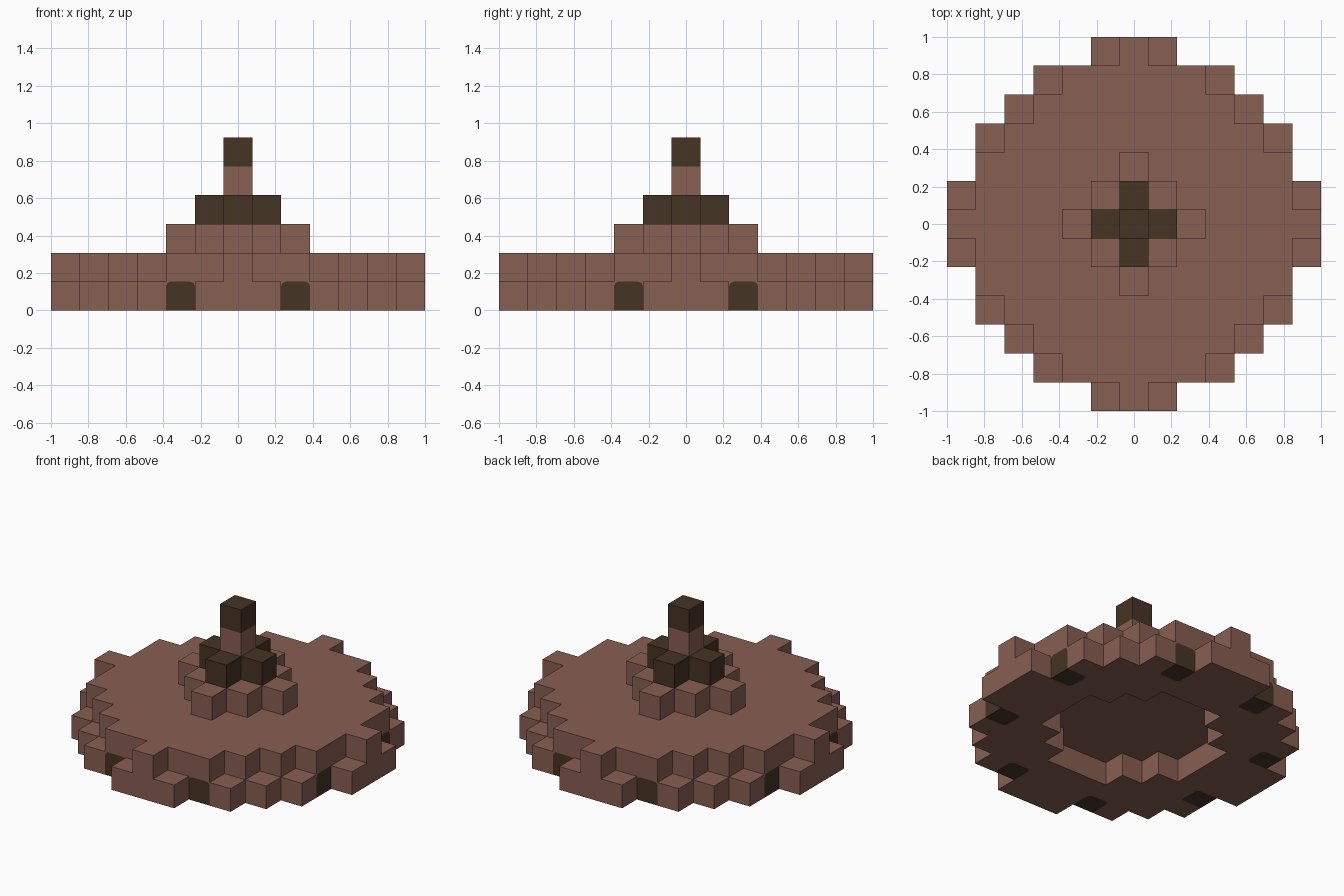
import bpy
import bmesh
import math
from mathutils import Vector

UNIT = 2 / 13      # edge length of one block
ROUND = 0.2        # corner radius of the painted ports, in blocks

cube = bpy.data.objects.get("Cube")
if cube:
    bpy.data.objects.remove(cube)


def make_material(name, rgb):
    mat = bpy.data.materials.new(name)
    mat.use_nodes = True
    mat.diffuse_color = (*rgb, 1)
    mat.node_tree.nodes["Principled BSDF"].inputs["Base Color"].default_value = (*rgb, 1)
    return mat


brown = make_material("dusty_brown", (0.242, 0.112, 0.084))
dark = make_material("dark_umber", (0.061, 0.033, 0.018))


def disc(level, reach):
    """Blocks of a stepped disc; reach[n] is the half width of row n."""
    return {(x, s * y, level) for y, r in enumerate(reach)
            for s in (-1, 1) for x in range(-r, r + 1)}


# Parts, from the ground up
hollow = disc(0, [3, 3, 2, 1])
parts = {
    "lower_ring": (disc(0, [6, 6, 5, 5, 4, 3, 1]) - hollow, brown),
    "saucer_slab": (disc(1, [6, 5, 5, 4, 3, 2, 0]), brown),
    "dome_base": (disc(2, [2, 1, 0]), brown),
    "dome_cap": (disc(3, [1, 0]), dark),
    "mast": (disc(4, [0]), brown),
    "mast_tip": (disc(5, [0]), dark),
}
solid = set().union(*(cells for cells, _ in parts.values()))
AXES = [Vector(a) for a in ((1, 0, 0), (0, 1, 0), (0, 0, 1))]


def block_mesh(cells):
    """Outer skin of a set of blocks, in block units."""
    bm = bmesh.new()
    for cell in sorted(cells):
        centre = Vector(cell) + Vector((0, 0, 0.5))
        for i in range(3):
            for sign in (-1, 1):
                n = AXES[i] * sign
                if tuple(int(c) for c in Vector(cell) + n) in solid:
                    continue
                u = AXES[(i + 1) % 3] / 2
                v = AXES[(i + 2) % 3] / 2 * sign
                mid = centre + n / 2
                bm.faces.new([bm.verts.new(mid + p)
                              for p in (-u - v, u - v, u + v, v - u)])
    bmesh.ops.remove_doubles(bm, verts=bm.verts, dist=0.001)
    bm.normal_update()
    return bm


def paint_port(bm, out, side):
    """Dark rounded patch on the outer and under face of one ring block."""
    centre = out * 5 + side * 2 + Vector((0, 0, 0.5))
    up = Vector((0, 0, 1))
    for normal, far in ((out, up), (-up, -out)):
        mid = centre + normal / 2

        def patch():
            bm.normal_update()
            return [f for f in bm.faces if f.normal.dot(normal) > 0.9
                    and abs((f.calc_center_median() - mid).dot(normal)) < 0.01
                    and (f.calc_center_median() - mid).length < 0.71
                    and max(abs(c) for c in f.calc_center_median() - mid) < 0.5]

        for s in (-1, 1):
            arc = mid + (side * s + far) * (0.5 - ROUND)
            for angle in (22.5, 67.5):
                a = math.radians(angle)
                d = side * s * math.cos(a) + far * math.sin(a)
                faces = patch()
                geom = set(faces)
                for f in faces:
                    geom.update(f.edges)
                    geom.update(f.verts)
                bmesh.ops.bisect_plane(bm, geom=list(geom), dist=0.0001,
                                       plane_co=arc + d * ROUND, plane_no=d)
        for f in patch():
            if f.calc_area() > 0.5:
                f.material_index = 1


for name, (cells, mat) in parts.items():
    bm = block_mesh(cells)
    mesh = bpy.data.meshes.new(name)
    mesh.materials.append(mat)
    if name == "lower_ring":
        # Eight ports, two on each side
        mesh.materials.append(dark)
        for out, side in ((AXES[0], AXES[1]), (AXES[1], AXES[0])):
            for a in (-1, 1):
                for b in (-1, 1):
                    paint_port(bm, out * a, side * b)
    bmesh.ops.scale(bm, vec=(UNIT, UNIT, UNIT), verts=bm.verts)
    bm.to_mesh(mesh)
    bm.free()
    bpy.context.collection.objects.link(bpy.data.objects.new(name, mesh))
